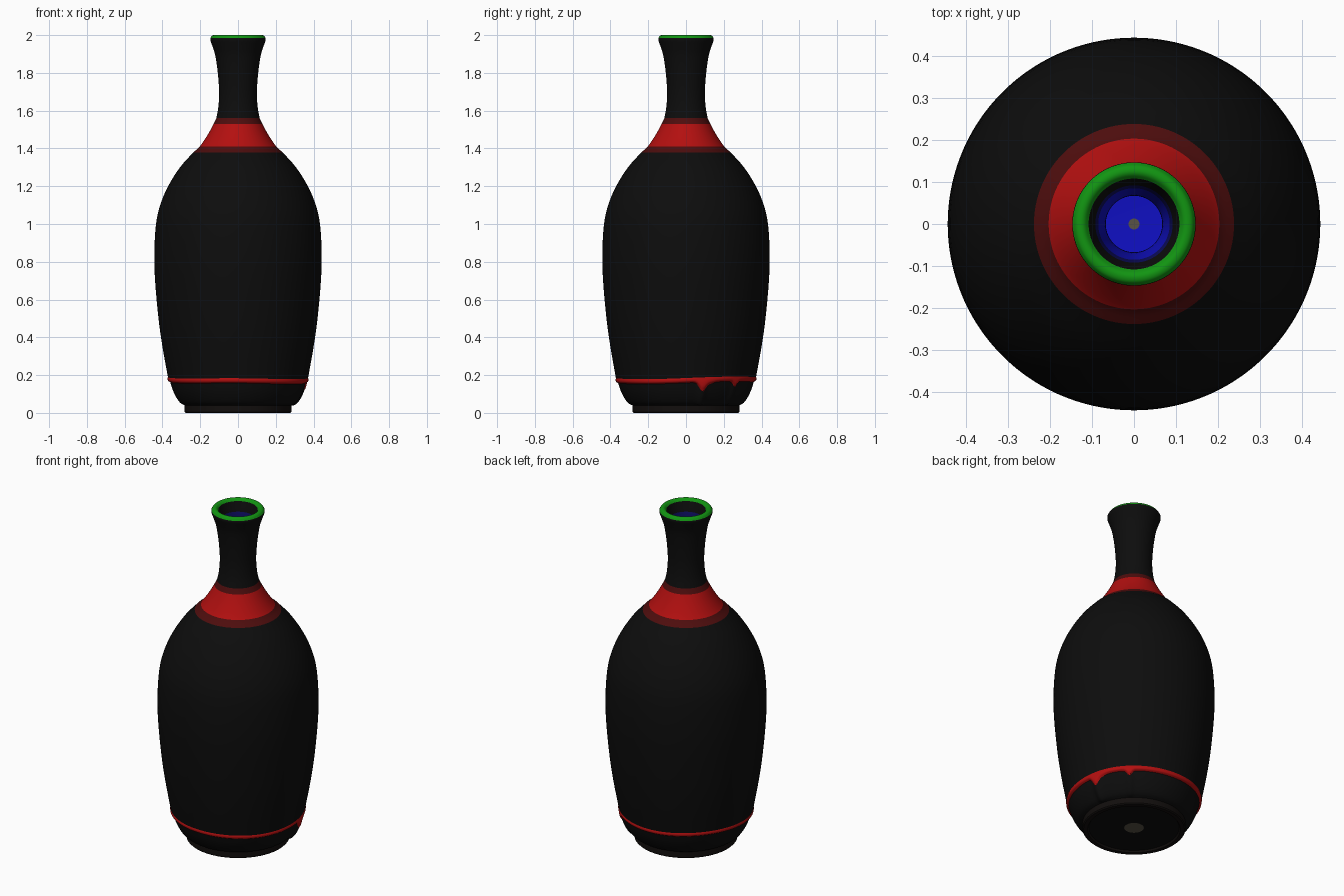
import bpy, bmesh, math
from mathutils import Vector

if "Cube" in bpy.data.objects:
    bpy.data.objects.remove(bpy.data.objects["Cube"])

SIDES = 192


def material(name, rgb):
    m = bpy.data.materials.new(name)
    m.diffuse_color = (*rgb, 1)
    m.use_nodes = True
    m.node_tree.nodes["Principled BSDF"].inputs["Base Color"].default_value = m.diffuse_color
    return m


BLACK = material("black glaze", (0.004, 0.004, 0.004))
FOOT = material("dark clay", (0.006, 0.0045, 0.004))
CLAY = material("bare clay", (0.10, 0.085, 0.06))
RED = material("red glaze", (0.45, 0.005, 0.005))
DARK_RED = material("dark red glaze", (0.075, 0.004, 0.004))
GREEN = material("green glaze", (0.006, 0.30, 0.006))
BLUE = material("blue glaze", (0.005, 0.005, 0.55))
DARK_BLUE = material("dark blue glaze", (0.004, 0.004, 0.12))


def smooth_path(pts, steps):
    """Catmull-Rom curve through (radius, height) points."""
    p = [Vector(q) for q in pts]
    p = [2 * p[0] - p[1]] + p + [2 * p[-1] - p[-2]]
    out = []
    for a, b, c, d in zip(p, p[1:], p[2:], p[3:]):
        for k in range(steps):
            t = k / steps
            out.append(0.5 * (2 * b + (c - a) * t + (2 * a - 5 * b + 4 * c - d) * t * t
                              + (3 * b - a - 3 * c + d) * t ** 3))
    return out + [p[-2]]


def lathe(name, pts, mats, rule=lambda r, z: 0, steps=4, warp=None):
    """Spin a profile around z; rule picks the colour by radius and height."""
    path = smooth_path(pts, steps) if steps > 1 else [Vector(q) for q in pts]
    bm = bmesh.new()
    rings = []
    for i, (r, z) in enumerate(path):
        if r < 1e-5:
            rings.append([bm.verts.new((0, 0, z))] * SIDES)
            continue
        ring = []
        for j in range(SIDES):
            a = 2 * math.pi * j / SIDES
            h = z + (warp(a, i / (len(path) - 1)) if warp else 0)
            ring.append(bm.verts.new((r * math.cos(a), r * math.sin(a), h)))
        rings.append(ring)
    for i in range(len(path) - 1):
        mid = (path[i] + path[i + 1]) / 2
        for j in range(SIDES):
            k = (j + 1) % SIDES
            corners = [rings[i][j], rings[i + 1][j], rings[i + 1][k], rings[i][k]]
            f = bm.faces.new(list(dict.fromkeys(corners)))
            f.material_index = rule(mid.x, mid.y)
    me = bpy.data.meshes.new(name)
    bm.to_mesh(me)
    bm.free()
    ob = bpy.data.objects.new(name, me)
    bpy.context.collection.objects.link(ob)
    for m in mats:
        me.materials.append(m)
    bpy.ops.object.select_all(action='DESELECT')
    ob.select_set(True)
    bpy.context.view_layer.objects.active = ob
    bpy.ops.object.shade_smooth_by_angle(angle=math.radians(35))
    return ob


# Glaze edge: gentle wave around the base, with two drips on the right
def wave(a):
    return -0.007 * math.cos(a - math.radians(290)) + 0.003 * math.sin(3 * a)


def drips(a):
    d = 0
    for deg, depth, width in ((14, 0.048, 3.6), (46, 0.03, 2.8), (20, 0.010, 5)):
        d -= depth * math.exp(-((math.degrees(a) - deg) / width) ** 2)
    return d


# Inside: floor with a small clay spot, hollow body, narrow neck
lathe("inner_floor", [(0, 0.07), (0.013, 0.07), (0.2, 0.075), (0.29, 0.11)],
      [BLUE, CLAY], lambda r, z: 1 if r < 0.013 else 0, steps=1)
lathe("inner_wall", [(0.29, 0.11), (0.34, 0.25), (0.385, 0.5), (0.405, 0.8), (0.395, 1.0),
                     (0.33, 1.2), (0.2, 1.37), (0.11, 1.5), (0.075, 1.6), (0.067, 1.7),
                     (0.072, 1.8), (0.085, 1.89)], [BLUE])
lathe("inner_neck", [(0.085, 1.89), (0.092, 1.93), (0.108, 1.987)], [BLACK, DARK_BLUE],
      lambda r, z: 1 if z < 1.93 else 0)

# Rolled lip
lathe("lip", [(0.108, 1.987), (0.117, 1.997), (0.127, 2.0), (0.138, 1.996), (0.146, 1.984)],
      [GREEN])

# Outer neck, shoulder bands and body
lathe("neck", [(0.146, 1.984), (0.146, 1.972), (0.135, 1.94), (0.12, 1.89), (0.107, 1.8),
               (0.1, 1.7), (0.104, 1.62), (0.115, 1.56)], [BLACK])


def band_colour(r, z):
    return 0 if 1.41 < z < 1.53 else 1


lathe("shoulder_band", [(0.115, 1.56), (0.129, 1.53), (0.162, 1.47), (0.203, 1.41),
                        (0.238, 1.378)], [RED, DARK_RED], band_colour)
lathe("body", [(0.238, 1.378), (0.307, 1.3), (0.37, 1.2), (0.412, 1.1), (0.434, 1.0),
               (0.443, 0.85), (0.439, 0.7), (0.421, 0.5), (0.4, 0.35), (0.371, 0.187)],
      [BLACK], warp=lambda a, t: wave(a) * t ** 8)

# Raised red line where the glaze ends
lathe("glaze_line", [(0.371, 0.187), (0.373, 0.178), (0.37, 0.168), (0.359, 0.161)], [RED],
      warp=lambda a, t: wave(a) + drips(a) * t)

# Lower body tucking in to the foot
lathe("lower_body", [(0.359, 0.161), (0.345, 0.118), (0.325, 0.078), (0.305, 0.052),
                     (0.283, 0.04)], [BLACK],
      warp=lambda a, t: (wave(a) + drips(a)) * (1 - t))

# Foot ring and slightly recessed underside with a clay spot
lathe("foot", [(0.283, 0.04), (0.283, 0.006), (0.277, 0), (0.255, 0), (0.248, 0.01)],
      [FOOT], steps=1)
lathe("underside", [(0.248, 0.01), (0.054, 0.01), (0, 0.01)], [BLACK, CLAY],
      lambda r, z: 1 if r < 0.054 else 0, steps=1)
